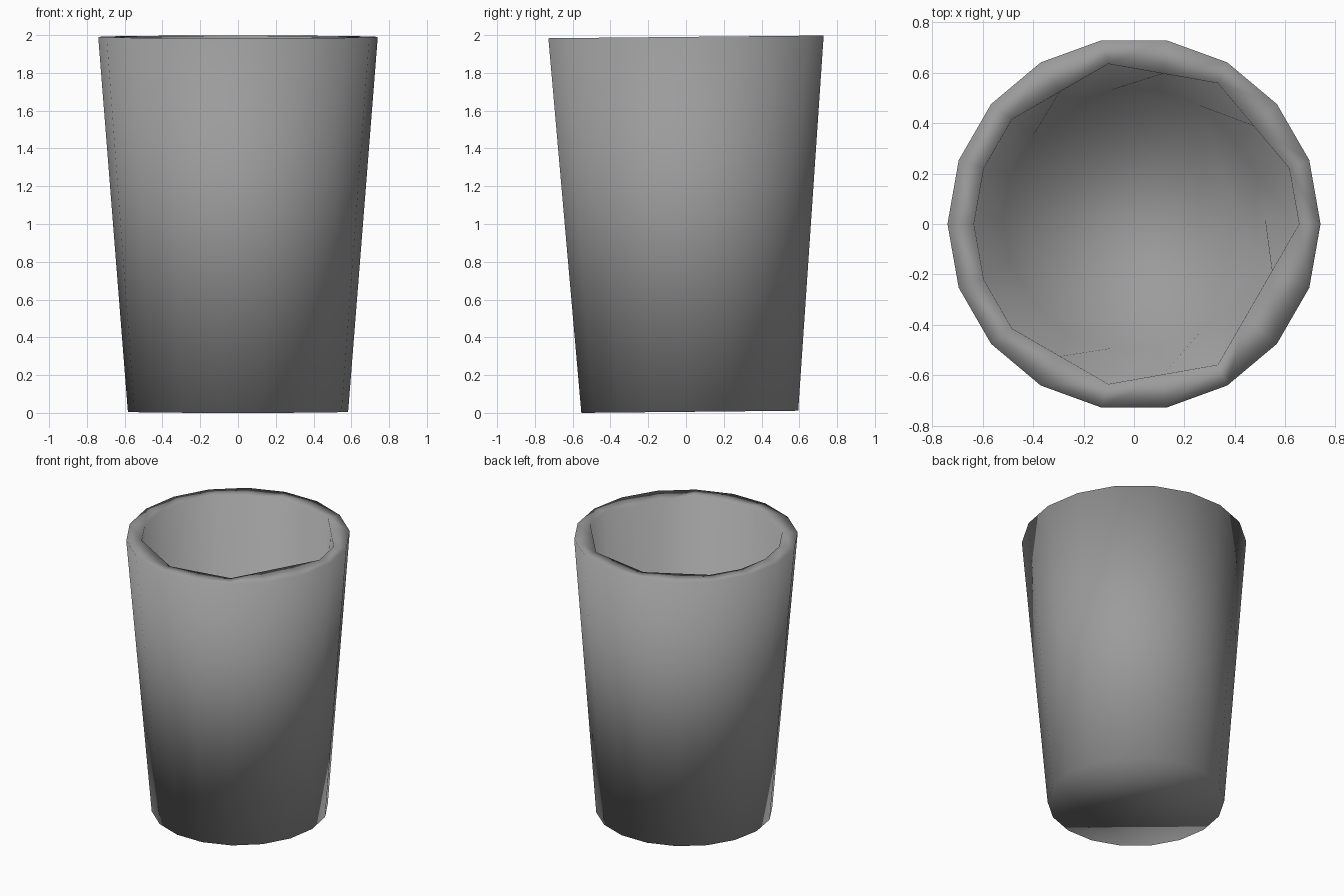
import bpy, bmesh
from math import radians, sin, cos
from mathutils import Matrix

default = bpy.data.objects.get("Cube")
if default:
    bpy.data.objects.remove(default, do_unlink=True)

SIDES = 18
STEP = 360 / SIDES
TILT = 0.01          # slight backward-rising slope of the rim and base

grey = bpy.data.materials.new("plain_grey")
grey.use_nodes = True
grey.diffuse_color = (0.33, 0.33, 0.33, 1)
grey.node_tree.nodes["Principled BSDF"].inputs["Base Color"].default_value = (0.33, 0.33, 0.33, 1)

bm = bmesh.new()


def ring(radius, z, centre_x=0.0):
    return [bm.verts.new((centre_x + radius * cos(radians(i * STEP)),
                          radius * sin(radians(i * STEP)), z))
            for i in range(SIDES)]


def bridge(a, b):
    for i in range(SIDES):
        j = (i + 1) % SIDES
        bm.faces.new((a[i], a[j], b[j], b[i]))


# Outer wall, rim, inner wall
base = ring(0.583, 0.0)
lip = ring(0.74, 1.985)
inner_lip = ring(0.645, 1.985, 0.01)
floor = ring(0.52, 0.09)

# Uneven inner lip: long straight chords replace some of the short sides
for start, end in ((1, 3), (3, 5), (5, 7), (11, 13), (13, 15), (15, 18)):
    a, b = inner_lip[start].co, inner_lip[end % SIDES].co
    for i in range(start + 1, end):
        inner_lip[i].co = a.lerp(b, (i - start) / (end - start))

bridge(base, lip)
bridge(lip, inner_lip)
bridge(inner_lip, floor)

# Underside and inside floor
bm.faces.new(base)
bm.faces.new(floor)

# Lean the whole cup and set it on the ground
bm.transform(Matrix.Rotation(TILT, 4, "X"))
lowest = min(v.co.z for v in bm.verts)
bm.transform(Matrix.Translation((0, 0.02, -lowest)))
bmesh.ops.recalc_face_normals(bm, faces=bm.faces[:])

for face in bm.faces:
    face.smooth = True

mesh = bpy.data.meshes.new("cup")
bm.to_mesh(mesh)
bm.free()
mesh.materials.append(grey)
cup = bpy.data.objects.new("cup", mesh)
bpy.context.collection.objects.link(cup)
